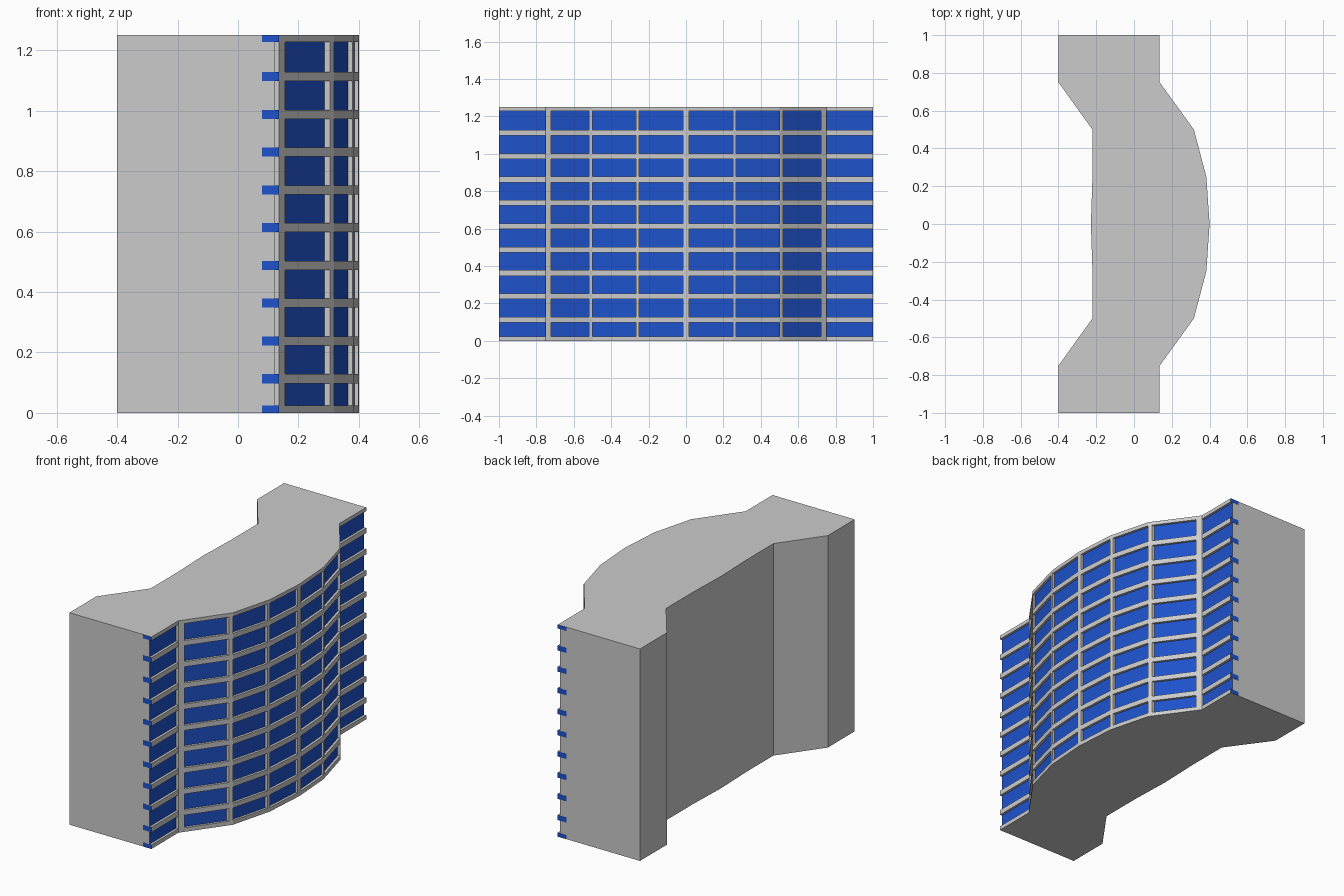
import bpy
from mathutils import Vector

if "Cube" in bpy.data.objects:
    bpy.data.objects.remove(bpy.data.objects["Cube"])

HEIGHT = 1.25
blue = bpy.data.materials.new("blue_glass")
blue.diffuse_color = (0.013, 0.085, 0.6, 1)
blue.use_nodes = True
blue.node_tree.nodes["Principled BSDF"].inputs["Base Color"].default_value = blue.diffuse_color
grey = bpy.data.materials.new("grey_concrete")
grey.diffuse_color = (0.6, 0.6, 0.6, 1)
grey.use_nodes = True
grey.node_tree.nodes["Principled BSDF"].inputs["Base Color"].default_value = grey.diffuse_color


def mirrored(half):
    """Complete a y <= 0 plan path that ends on y = 0."""
    return half + [(x, -y) for x, y in reversed(half[:-1])]


def offset(path, d):
    """Mitred inward offset of a plan path running from -y to +y."""
    pts = [Vector(p) for p in path]
    nrm = []
    for a, b in zip(pts, pts[1:]):
        t = (b - a).normalized()
        nrm.append(Vector((-t.y, t.x)))
    out = []
    for i, p in enumerate(pts):
        n0, n1 = nrm[max(i - 1, 0)], nrm[min(i, len(nrm) - 1)]
        m = (n0 + n1).normalized()
        out.append(p + m * d / m.dot(n0))
    return [tuple(p) for p in out]


def prisms(name, items):
    """Join vertical prisms; items are (plan outline, z0, z1, blue side indices)."""
    verts, faces, mats = [], [], []
    for plan, z0, z1, blues in items:
        s, n = len(verts), len(plan)
        verts += [(x, y, z) for z in (z0, z1) for x, y in plan]
        faces += [list(range(s + n - 1, s - 1, -1)), list(range(s + n, s + 2 * n))]
        mats += [0, 0]
        for i in range(n):
            j = (i + 1) % n
            faces.append([s + i, s + j, s + n + j, s + n + i])
            mats.append(1 if i in blues else 0)
    me = bpy.data.meshes.new(name)
    me.from_pydata(verts, [], faces)
    me.materials.append(grey)
    me.materials.append(blue)
    me.polygons.foreach_set("material_index", mats)
    me.update()
    ob = bpy.data.objects.new(name, me)
    bpy.context.collection.objects.link(ob)
    return ob


front = mirrored([(0.136, -1), (0.136, -0.75), (0.317, -0.5), (0.383, -0.25), (0.4, 0)])
back = mirrored([(-0.4, -1), (-0.4, -0.75), (-0.22, -0.5), (-0.22, -0.25), (-0.228, 0)])
glass = offset(front, 0.014)

# Building body: the recessed front faces are the glass
prisms("building_body", [(glass + back[::-1], 0, HEIGHT, range(len(glass) - 1))])

# Floor bands following the front, with blue end caps just proud of the end walls
n = len(front)
inner = offset(front, 0.056)
band = front + inner[::-1]
band = [(x, y * 1.0008 if abs(y) > 0.99 else y) for x, y in band]
bands = []
for i in range(11):
    zc = i * HEIGHT / 10 - 0.012
    bands.append((band, max(zc - 0.015, 0) if i else 0,
                  zc + 0.015 if 0 < i < 10 else (0.024 if i == 0 else HEIGHT),
                  (n - 1, 2 * n - 1)))
bands[-1] = (band, HEIGHT - 0.022, HEIGHT, (n - 1, 2 * n - 1))
prisms("floor_bands", bands)


# Vertical mullions: (segment, start y, end y), mirrored to the other half
def strip(seg, y0, y1):
    def at(path, y):
        (xa, ya), (xb, yb) = path[seg], path[seg + 1]
        return (xa + (xb - xa) * (y - ya) / (yb - ya), y)
    deep = offset(front, 0.03)
    return [at(front, y0), at(front, y1), at(deep, y1), at(deep, y0)]


mullions = []
for seg, y0, y1 in [(1, -0.75, -0.722), (2 - 1, -0.518, -0.5),
                    (2, -0.267, -0.25), (3, -0.015, 0)]:
    plan = strip(seg, y0, y1)
    mullions.append((plan, 0, HEIGHT, ()))
    mullions.append(([(x, -y) for x, y in reversed(plan)], 0, HEIGHT, ()))
prisms("mullions", mullions)
